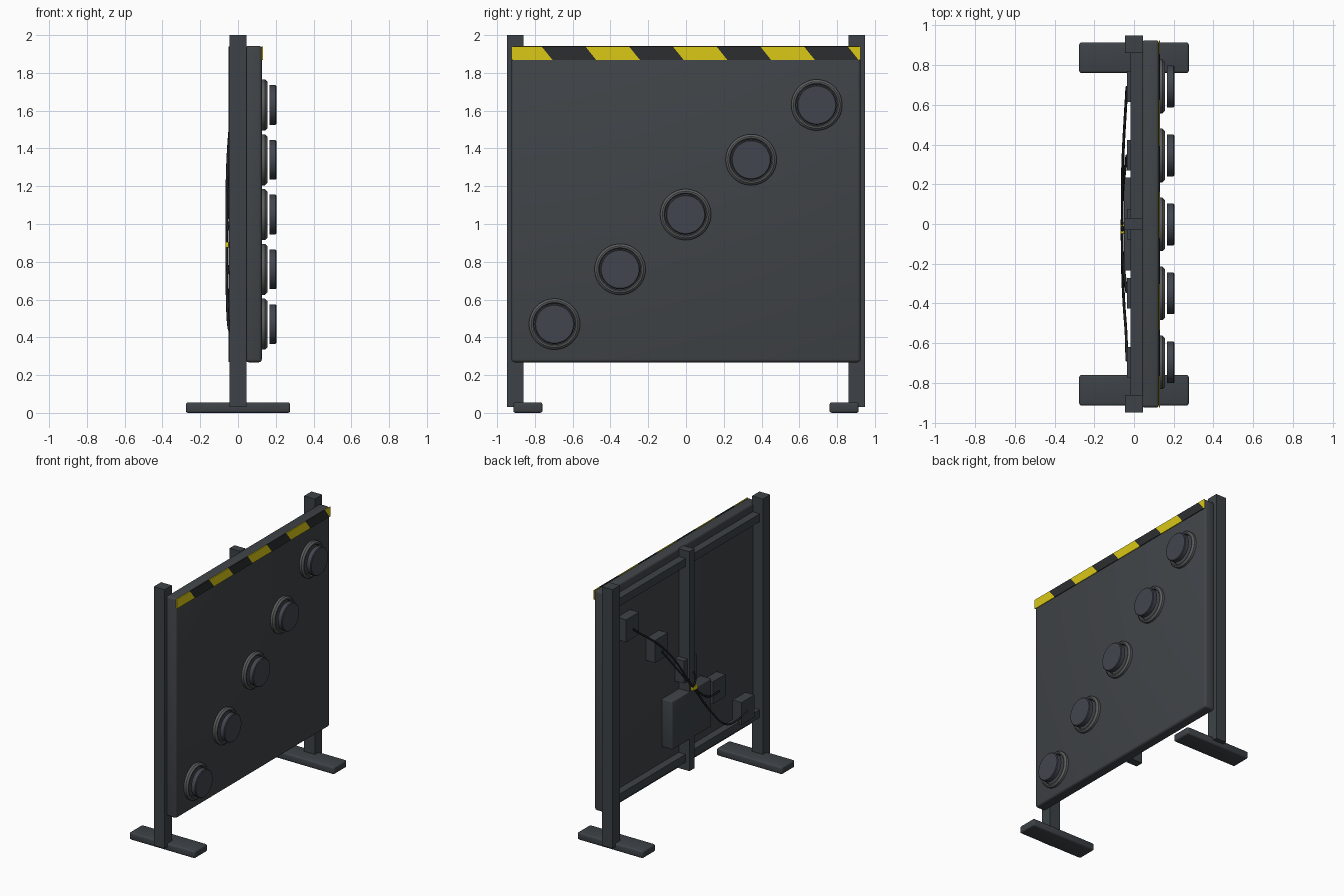
import bpy, bmesh, math
from mathutils import Matrix, Vector

if "Cube" in bpy.data.objects:
    bpy.data.objects.remove(bpy.data.objects["Cube"], do_unlink=True)


def material(name, rgb):
    m = bpy.data.materials.new(name)
    m.use_nodes = True
    m.diffuse_color = (*rgb, 1)
    m.node_tree.nodes["Principled BSDF"].inputs["Base Color"].default_value = (*rgb, 1)
    return m


PANEL = material("slate panel", (0.052, 0.058, 0.065))
FRAME = material("frame grey", (0.047, 0.055, 0.063))
BUTTON = material("button slate", (0.053, 0.060, 0.076))
RING = material("ring steel", (0.105, 0.11, 0.112))
BLACK = material("stripe black", (0.025, 0.027, 0.028))
CABLE = material("cable black", (0.016, 0.018, 0.02))
YELLOW = material("warning yellow", (0.70, 0.58, 0.008))


def finish(name, bm, mat, smooth=True):
    bmesh.ops.recalc_face_normals(bm, faces=bm.faces)
    mesh = bpy.data.meshes.new(name)
    bm.to_mesh(mesh)
    bm.free()
    mesh.materials.append(mat)
    ob = bpy.data.objects.new(name, mesh)
    bpy.context.collection.objects.link(ob)
    if smooth:
        bpy.ops.object.select_all(action="DESELECT")
        ob.select_set(True)
        bpy.context.view_layer.objects.active = ob
        bpy.ops.object.shade_smooth_by_angle(angle=math.radians(35))
    return ob


def box(name, xs, ys, zs, mat, bevel=0.0):
    bm = bmesh.new()
    bmesh.ops.create_cube(bm, size=1)
    for v in bm.verts:
        v.co = Vector(((a + b) / 2 + c * (b - a) for (a, b), c in zip((xs, ys, zs), v.co)))
    if bevel:
        bmesh.ops.bevel(bm, geom=bm.edges[:], offset=bevel, segments=3,
                        profile=0.5, affect="EDGES")
    return finish(name, bm, mat, bevel > 0)


def lathe(name, profile, y, z, mat, closed=False, steps=48):
    """Spin (x, radius) points around an axis along x through (y, z)."""
    bm = bmesh.new()
    verts = [bm.verts.new((x, 0, r)) for x, r in profile]
    edges = [bm.edges.new(pair) for pair in zip(verts, verts[1:])]
    if closed:
        edges.append(bm.edges.new((verts[-1], verts[0])))
    bmesh.ops.spin(bm, geom=verts + edges, axis=(1, 0, 0), cent=(0, 0, 0),
                   angle=math.tau, steps=steps)
    bmesh.ops.remove_doubles(bm, verts=bm.verts, dist=0.0005)
    bmesh.ops.translate(bm, vec=(0, y, z), verts=bm.verts)
    return finish(name, bm, mat)


def tube(name, points, radius, mat):
    """Round cable along a smooth path."""
    cu = bpy.data.curves.new(name, "CURVE")
    cu.dimensions = "3D"
    cu.bevel_depth = radius
    cu.bevel_resolution = 2
    cu.use_fill_caps = True
    sp = cu.splines.new("BEZIER")
    sp.bezier_points.add(len(points) - 1)
    for bp, p in zip(sp.bezier_points, points):
        bp.co = p
        bp.handle_left_type = bp.handle_right_type = "AUTO"
    cu.materials.append(mat)
    ob = bpy.data.objects.new(name, cu)
    bpy.context.collection.objects.link(ob)
    return ob


def stripe(name, corners, mat):
    """Thin plate on the panel face from (y, z) corners."""
    bm = bmesh.new()
    face = bm.faces.new([bm.verts.new((0.125, y, z)) for y, z in corners])
    new = bmesh.ops.extrude_face_region(bm, geom=[face])["geom"]
    bmesh.ops.translate(bm, vec=(0.007, 0, 0),
                        verts=[v for v in new if isinstance(v, bmesh.types.BMVert)])
    finish(name, bm, mat, False)


# Board and its rear rails
box("board", (0.04, 0.126), (-0.924, 0.924), (0.268, 1.943), PANEL, 0.016)
box("top_rail", (-0.018, 0.042), (-0.87, 0.87), (1.82, 1.88), FRAME)
box("bottom_rail", (-0.018, 0.042), (-0.87, 0.87), (0.33, 0.39), FRAME)
box("centre_upright", (-0.05, 0.042), (-0.03, 0.03), (0.27, 1.94), FRAME)

# Posts and feet
for side, s in (("left", 1), ("right", -1)):
    box(side + "_post", (-0.045, 0.045), sorted((0.86 * s, 0.948 * s)), (0.03, 2.0), FRAME)
    box(side + "_foot", (-0.276, 0.276), sorted((0.76 * s, 0.914 * s)), (0, 0.056), FRAME, 0.012)

# Hazard strip of alternating slanted plates
LOW, HIGH, END, PITCH, SLANT = 1.868, 1.94, 0.923, 0.2315, 0.058


def clip(y):
    return max(-END, min(END, y))


for i in range(-2, 7):
    y0 = -0.533 + PITCH * i
    y1 = y0 + PITCH
    pts = [(clip(y0), HIGH), (clip(y1), HIGH), (clip(y1 + SLANT), LOW), (clip(y0 + SLANT), LOW)]
    pts = list(dict.fromkeys(pts))
    if len(pts) > 2:
        stripe("hazard_stripe", pts, BLACK if i % 2 else YELLOW)

# Five push buttons with rings, and their switch housings behind
ring = [(0.122, 0.135), (0.143, 0.135), (0.155, 0.123), (0.155, 0.115), (0.148, 0.109), (0.122, 0.109)]
cap = [(0.167, 0), (0.167, 0.105), (0.198, 0.105), (0.203, 0.1), (0.203, 0)]
hub = Vector((-0.06, -0.01, 0.89))
for i in range(5):
    y, z = 0.692 - 0.347 * i, 1.63 - 0.29 * i
    lathe("button_ring", ring, y, z, RING, closed=True)
    lathe("button_cap", cap, y, z, BUTTON)
    box("switch_housing", (-0.035, 0.042), (y - 0.077, y + 0.077), (z - 0.1, z + 0.07), FRAME)

# Junction box with cables meeting at a yellow clip
box("junction_box", (-0.05, 0.042), (-0.235, 0.235), (0.51, 0.875), FRAME, 0.006)
for y, z, my, mz in ((0.69, 1.6, 0.32, 1.3), (0.345, 1.3, 0.17, 1.09),
                     (0, 1.03, -0.03, 0.98), (-0.347, 0.73, -0.18, 0.76)):
    tube("cable", [(-0.036, y, z), (-0.056, my, mz), hub], 0.007, CABLE)
tube("long_cable", [hub, (-0.058, -0.22, 0.63), (-0.05, -0.41, 0.46),
                    (-0.04, -0.55, 0.43), (-0.036, -0.69, 0.45)], 0.007, CABLE)
box("cable_clip", (-0.067, -0.048), (-0.05, 0.01), (0.875, 0.905), YELLOW, 0.004)
